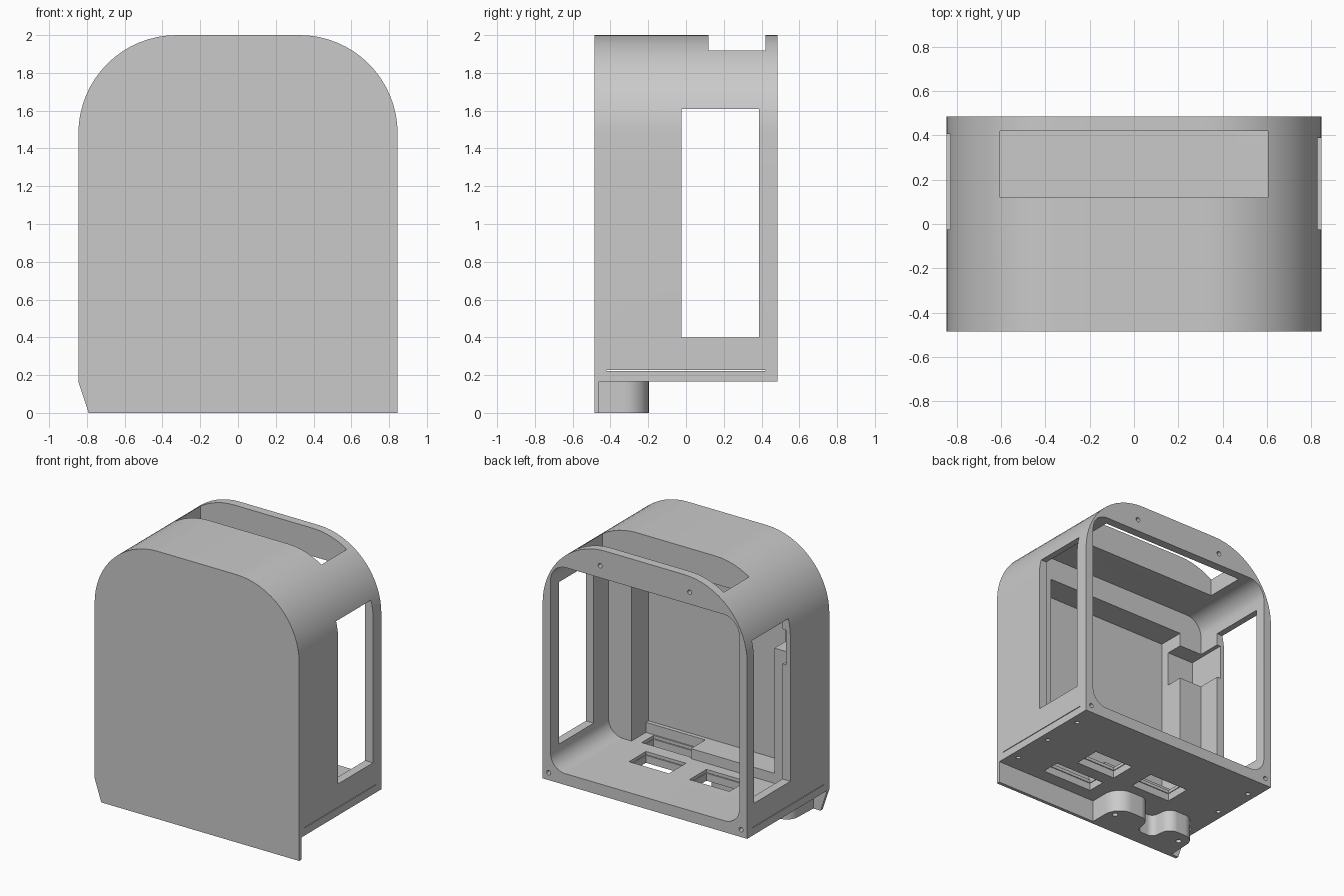
import bpy, bmesh, math
from mathutils import Vector

if "Cube" in bpy.data.objects:
    bpy.data.objects.remove(bpy.data.objects["Cube"], do_unlink=True)

grey = bpy.data.materials.new("plain grey")
grey.use_nodes = True
colour = (0.59, 0.59, 0.59, 1)
grey.diffuse_color = colour
grey.node_tree.nodes["Principled BSDF"].inputs["Base Color"].default_value = colour


def fillet(corners, steps=16):
    """Outline from (a, b, radius) corners, each rounded by its radius."""
    outline = []
    for i, (a, b, r) in enumerate(corners):
        p = Vector((a, b))
        if r == 0:
            outline.append(p)
            continue
        d1 = (Vector(corners[i - 1][:2]) - p).normalized()
        d2 = (Vector(corners[(i + 1) % len(corners)][:2]) - p).normalized()
        half = d1.angle(d2) / 2
        centre = p + (d1 + d2).normalized() * (r / math.sin(half))
        start = p + d1 * (r / math.tan(half)) - centre
        end = p + d2 * (r / math.tan(half)) - centre
        sweep = start.angle_signed(end)
        for k in range(steps + 1):
            t = -sweep * k / steps
            c, s = math.cos(t), math.sin(t)
            outline.append(centre + Vector((start.x * c - start.y * s,
                                            start.x * s + start.y * c)))
    return outline


def prism(name, corners, low, high, axis):
    """Extrude an outline along y (outline in x, z) or z (outline in x, y)."""
    bm = bmesh.new()
    place = (lambda p, h: (p.x, h, p.y)) if axis == "y" else (lambda p, h: (p.x, p.y, h))
    face = bm.faces.new([bm.verts.new(place(p, low)) for p in fillet(corners)])
    moved = bmesh.ops.extrude_face_region(bm, geom=[face])["geom"]
    shift = (0, high - low, 0) if axis == "y" else (0, 0, high - low)
    bmesh.ops.translate(bm, vec=shift, verts=[v for v in moved if isinstance(v, bmesh.types.BMVert)])
    bmesh.ops.recalc_face_normals(bm, faces=bm.faces)
    mesh = bpy.data.meshes.new(name)
    bm.to_mesh(mesh)
    bm.free()
    mesh.materials.append(grey)
    obj = bpy.data.objects.new(name, mesh)
    bpy.context.collection.objects.link(obj)
    return obj


def box(x1, x2, y1, y2, z1, z2):
    return prism("cutter", [(x1, y1, 0), (x2, y1, 0), (x2, y2, 0), (x1, y2, 0)], z1, z2, "z")


def hole(a, b, low, high, axis, r=0.017):
    ring = [(a + r * math.cos(i * math.pi / 8), b + r * math.sin(i * math.pi / 8), 0) for i in range(16)]
    return prism("cutter", ring, low, high, axis)


def cut(target, cutter):
    mod = target.modifiers.new("cut", "BOOLEAN")
    mod.operation = "DIFFERENCE"
    mod.solver = "EXACT"
    mod.object = cutter
    bpy.context.view_layer.objects.active = target
    bpy.ops.object.modifier_apply(modifier=mod.name)
    bpy.data.objects.remove(cutter, do_unlink=True)


# Outer sizes
W, FRONT, BACK, BASE, TOP, R = 0.845, -0.485, 0.485, 0.165, 2.0, 0.52
PANEL = -0.46

# Front panel hangs below the case, with one clipped lower corner
panel = prism("front_panel", [(-0.79, 0, 0), (W, 0, 0), (W, TOP, R), (-W, TOP, R), (-W, BASE, 0)],
              FRONT, PANEL, "y")

# Case body
shell = prism("case_shell", [(-W, BASE, 0), (W, BASE, 0), (W, TOP, R), (-W, TOP, R)], PANEL, BACK, "y")

# Main cavity, open at the back
cut(shell, prism("cutter", [(-0.78, 0.25, 0.12), (0.78, 0.25, 0.12), (0.78, 1.79, 0.13), (-0.78, 1.79, 0.13)],
                 -0.2, 0.6, "y"))

# Pocket behind the panel, its deeper lower part and the side notch
cut(shell, box(-0.59, 0.59, -0.4, -0.1, 0.325, 1.62))
cut(shell, box(0.1, 0.59, -0.37, -0.1, 0.25, 0.4))
cut(shell, box(-0.81, -0.5, -0.33, -0.02, 1.26, 1.52))

# Top slot
cut(shell, box(-0.605, 0.605, 0.12, 0.42, 1.7, 2.1))

# Side windows
cut(shell, box(0.7, 0.95, -0.025, 0.387, 0.4, 1.61))
cut(shell, box(-0.95, -0.7, -0.025, 0.405, 0.4, 1.61))

# Floor openings
for x, y, w, d in ((0.25, -0.02, 0.33, 0.2), (-0.25, -0.02, 0.33, 0.2), (0.31, -0.29, 0.42, 0.14)):
    cut(shell, box(x - w / 2, x + w / 2, y - d / 2, y + d / 2, 0.1, 0.3))

# Thin sheet slot through the floor from side to side
cut(shell, box(-0.9, 0.9, -0.42, 0.42, 0.221, 0.226))

# Screw holes in the floor and the back rim
for side in (-1, 1):
    for y in (-0.33, -0.01, 0.31):
        cut(shell, hole(side * 0.78, y, 0.1, 0.2, "z"))
    for x, z in ((0.795, 0.22), (0.37, 1.88)):
        cut(shell, hole(side * x, z, 0.44, 0.6, "y"))

# Twin rounded lugs under the floor, with a hollow between them
lugs = prism("bottom_lugs", [(-0.012, PANEL, 0), (-0.012, -0.197, 0.13), (-0.3, -0.197, 0.08),
                             (-0.33, -0.36, 0.05), (-0.47, -0.36, 0.05), (-0.49, -0.197, 0.08),
                             (-0.72, -0.197, 0.09), (-0.73, PANEL, 0)], 0, BASE, "z")
for x in (-0.07, -0.65):
    cut(lugs, hole(x, -0.29, -0.1, 0.1, "z", 0.02))

# Smooth curves, sharp edges
for obj in (panel, shell, lugs):
    bpy.ops.object.select_all(action="DESELECT")
    obj.select_set(True)
    bpy.context.view_layer.objects.active = obj
    bpy.ops.object.shade_smooth_by_angle(angle=math.radians(30))
